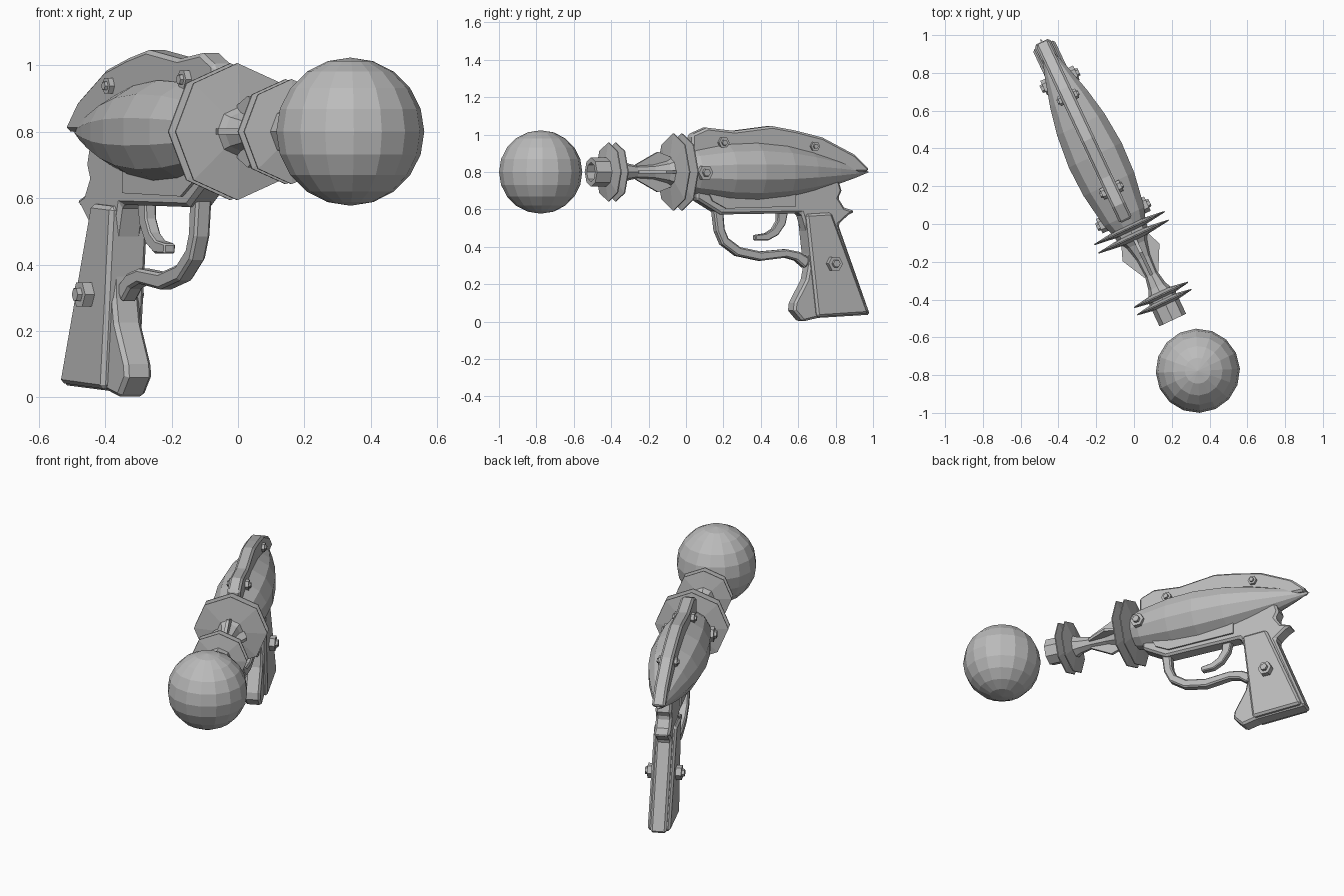
import bpy, bmesh
from math import sin, cos, pi, radians
from mathutils import Matrix, Vector

cube = bpy.data.objects.get("Cube")
if cube:
    bpy.data.objects.remove(cube, do_unlink=True)

grey = bpy.data.materials.new("plain grey")
grey.use_nodes = True
grey.diffuse_color = (0.5, 0.5, 0.5, 1)
grey.node_tree.nodes["Principled BSDF"].inputs["Base Color"].default_value = (0.5, 0.5, 0.5, 1)

# Gun frame: u runs from tail to muzzle, v sideways, z up
AIM = radians(25.2)
GUN = Matrix(((sin(AIM), cos(AIM), 0, -0.495),
              (-cos(AIM), sin(AIM), 0, 0.98),
              (0, 0, 1, 0),
              (0, 0, 0, 1)))
AXIS = 0.8


def finish(name, bm, matrix=GUN, bevel=0):
    bmesh.ops.remove_doubles(bm, verts=bm.verts, dist=0.0001)
    bmesh.ops.recalc_face_normals(bm, faces=bm.faces)
    mesh = bpy.data.meshes.new(name)
    bm.to_mesh(mesh)
    bm.free()
    mesh.materials.append(grey)
    ob = bpy.data.objects.new(name, mesh)
    ob.matrix_world = matrix
    bpy.context.collection.objects.link(ob)
    if bevel:
        mod = ob.modifiers.new("bevel", 'BEVEL')
        mod.width = bevel
        mod.segments = 1
        mod.limit_method = 'ANGLE'
        mod.angle_limit = radians(50)
    return ob


def prism(name, outline, half, bevel=0):
    """Side outline in (u, z), given thickness along v."""
    bm = bmesh.new()
    rows = [[bm.verts.new((u, v, z)) for u, z in outline] for v in (-half, half)]
    for row in rows:
        bm.faces.new(row)
    n = len(outline)
    for i in range(n):
        j = (i + 1) % n
        bm.faces.new((rows[0][i], rows[0][j], rows[1][j], rows[1][i]))
    return finish(name, bm, bevel=bevel)


def strip(name, path, widths, half, bevel=0):
    """Bent bar following a path in the side plane."""
    pts = [Vector(p) for p in path]
    left, right = [], []
    for i, p in enumerate(pts):
        t = (pts[min(i + 1, len(pts) - 1)] - pts[max(i - 1, 0)]).normalized()
        side = Vector((-t.y, t.x)) * widths[i] / 2
        left.append(p + side)
        right.append(p - side)
    return prism(name, left + right[::-1], half, bevel)


def lathe(name, profile, sides, turn=0.0, origin=(0, 0, AXIS), across=0):
    """Faceted turning of (distance, radius); across = +1/-1 turns about v."""
    bm = bmesh.new()
    rings = []
    for d, r in profile:
        ring = []
        for k in range(sides):
            a = turn + 2 * pi * k / sides
            p = (r * cos(a), across * d, r * sin(a)) if across else (d, r * cos(a), r * sin(a))
            ring.append(bm.verts.new(Vector(origin) + Vector(p)))
        rings.append(ring)
    for a, b in zip(rings, rings[1:]):
        for k in range(sides):
            j = (k + 1) % sides
            bm.faces.new((a[k], a[j], b[j], b[k]))
    bmesh.ops.dissolve_degenerate(bm, edges=bm.edges, dist=0.00001)
    return finish(name, bm)


# Spindle body
lathe("body", [(0, 0), (.09, .034), (.2, .07), (.35, .112), (.5, .143), (.68, .16),
               (.85, .153), (1.04, .122), (1.1, .1), (1.1, 0)], 12, pi / 12)

# Spine along the top
prism("top_fin", [(.02, .8), (.02, .82), (.1, .893), (.29, .985), (.45, 1.022), (.59, 1.046),
                  (.81, 1.02), (.972, 1.037), (1.063, 1.0), (1.063, .8)], .037, .012)

# Frame with grip core and rear spur
prism("frame", [(1.04, .75), (1.04, .655), (.895, .573), (.42, .58), (.375, .44), (.375, .3),
                (.39, .225), (.46, .1), (.465, .06), (.41, 0), (.32, .02), (.012, .037),
                (.2, .52), (.14, .57), (.1, .59), (.165, .61), (.2, .66), (.18, .7),
                (.2, .76)], .045, .012)
prism("frame_rail", [(.98, .7), (.95, .645), (.87, .605), (.46, .615), (.46, .7)], .055)
prism("grip_panels", [(.4, .575), (.25, .583), (.03, .043), (.335, .025)], .064, .012)

# Trigger and its guard
strip("trigger_guard", [(.9, .6), (.888, .49), (.86, .43), (.78, .375), (.65, .35), (.5, .365),
                        (.43, .35), (.37, .31)],
      [.055, .05, .05, .05, .05, .045, .05, .06], .026, .008)
strip("trigger", [(.515, .6), (.525, .53), (.56, .48), (.61, .453), (.68, .448)],
      [.06, .05, .045, .04, .03], .019, .005)

# Barrel neck and hollow muzzle
lathe("barrel", [(1.0, 0), (1.0, .1), (1.15, .09), (1.2, .062), (1.28, .042), (1.38, .036),
                 (1.45, .05), (1.5, .075), (1.54, .07), (1.54, 0)], 8)
lathe("muzzle", [(1.5, 0), (1.5, .078), (1.645, .078), (1.645, .052), (1.56, .052), (1.56, 0)], 8)

# Sharp-edged discs in two pairs
for label, size, places in (("large", .206, (1.107, 1.157)), ("small", .158, (1.498, 1.54))):
    for n, u in enumerate(places):
        lathe(f"{label}_disc_{n + 1}", [(u - .022, 0), (u - .02, size * .35), (u - .003, size),
                                        (u + .003, size), (u + .02, size * .35), (u + .022, 0)], 8)

# Four cooling vanes round the neck
for k in range(4):
    vane = prism(f"vane_{k + 1}", [(1.15, .02), (1.15, .07), (1.25, .108), (1.38, .04), (1.38, .02)], .009)
    vane.matrix_world = GUN @ Matrix.Translation((0, 0, AXIS)) @ Matrix.Rotation(k * pi / 2, 4, 'X')

# Hex bolts on both sides: place, height, sideways start, radius
for label, u, z, v, r in (("grip", .243, .31, .06, .042), ("body", 1.03, .797, .105, .042),
                          ("front_fin", .883, .957, .03, .031), ("rear_fin", .342, .938, .03, .027)):
    for side, word in ((1, "left"), (-1, "right")):
        lathe(f"{label}_bolt_{word}", [(0, 0), (0, r), (r * .85, r), (r * .85, r * .55),
                                       (r * 1.2, r * .5), (r * 1.2, 0)], 6, 0, (u, side * v, z), side)

# Floating ball ahead of the muzzle
bm = bmesh.new()
bmesh.ops.create_uvsphere(bm, u_segments=16, v_segments=10, radius=.223)
finish("ball", bm, Matrix.Translation((.338, -.777, AXIS)) @ Matrix.Rotation(-pi / 2 + AIM, 4, 'Z'))
